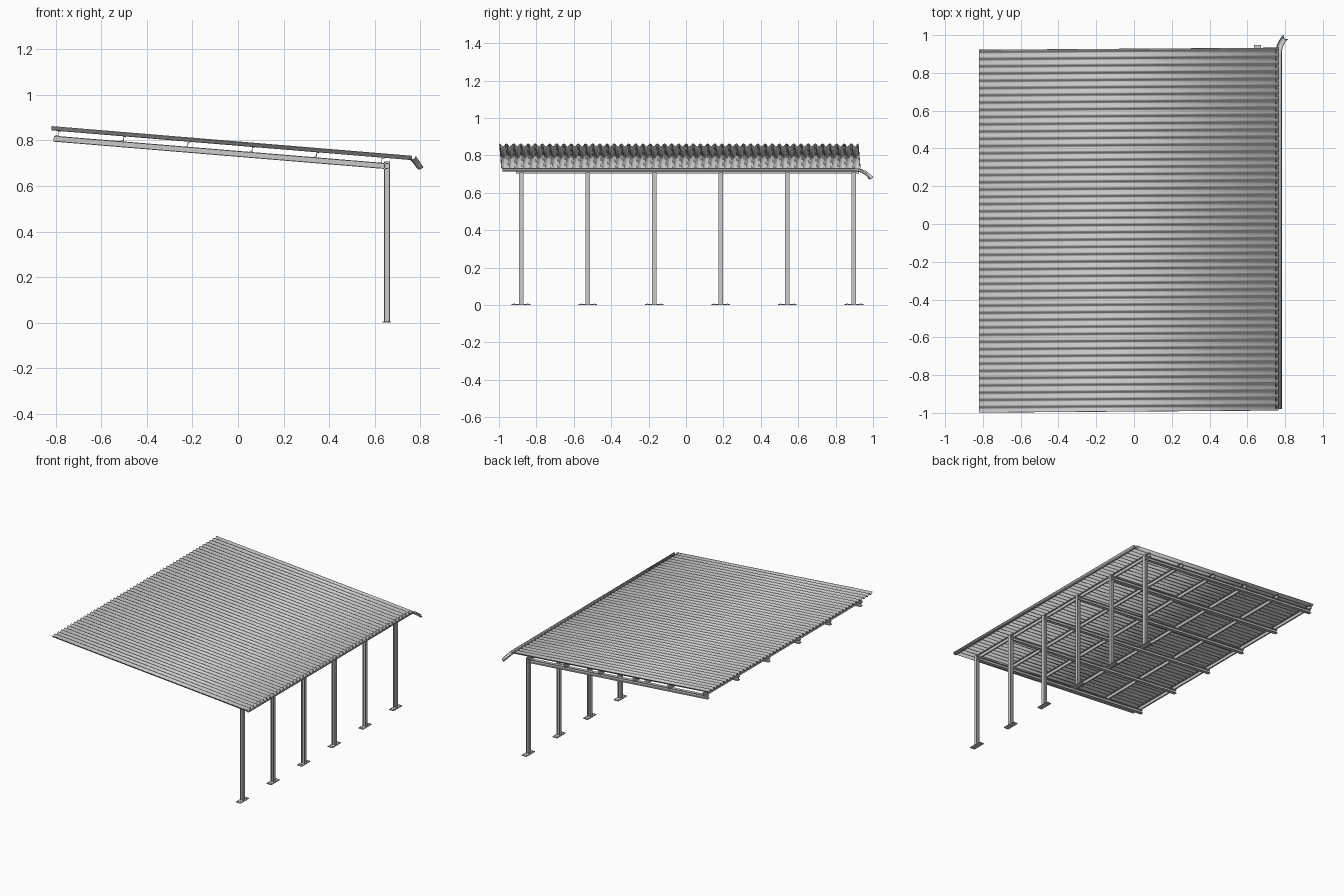
import bpy, bmesh, math
from mathutils import Vector

if "Cube" in bpy.data.objects:
    bpy.data.objects.remove(bpy.data.objects["Cube"])

SLOPE = -0.0825
POST_Y = [-0.882 + i * 0.356 for i in range(6)]
PURLIN_X = [-0.79, -0.503, -0.22, 0.062, 0.345, 0.632]


def new_object(name, bm):
    bmesh.ops.recalc_face_normals(bm, faces=bm.faces)
    mesh = bpy.data.meshes.new(name)
    bm.to_mesh(mesh)
    bm.free()
    ob = bpy.data.objects.new(name, mesh)
    bpy.context.collection.objects.link(ob)
    return ob


def extrude_profile(name, profile, start, end, up):
    """Extrude a closed 2D profile (side, up) from start to end."""
    start, end = Vector(start), Vector(end)
    t = (end - start).normalized()
    side = t.cross(Vector(up)).normalized()
    n = side.cross(t)
    bm = bmesh.new()
    rings = [[bm.verts.new(p + side * u + n * v) for u, v in profile] for p in (start, end)]
    count = len(profile)
    for i in range(count):
        j = (i + 1) % count
        bm.faces.new((rings[0][i], rings[0][j], rings[1][j], rings[1][i]))
    bm.faces.new(rings[0])
    bm.faces.new(rings[1])
    return new_object(name, bm)


def i_profile(w, h, tf, tw):
    a, b, c, d = w / 2, h / 2, h / 2 - tf, tw / 2
    return [(-a, -b), (a, -b), (a, -c), (d, -c), (d, c), (a, c),
            (a, b), (-a, b), (-a, c), (-d, c), (-d, -c), (-a, -c)]


def box(name, center, size):
    x, y, z = center
    sx, sy, sz = (s / 2 for s in size)
    prof = [(-sx, -sz), (sx, -sz), (sx, sz), (-sx, sz)]
    return extrude_profile(name, prof, (x, y - sy, z), (x, y + sy, z), (0, 0, 1))


def strip(name, rows, thickness):
    """Grid surface from rows of points, thickened and smoothed."""
    bm = bmesh.new()
    vs = [[bm.verts.new(p) for p in row] for row in rows]
    for r0, r1 in zip(vs, vs[1:]):
        for k in range(len(r0) - 1):
            bm.faces.new((r0[k], r0[k + 1], r1[k + 1], r1[k]))
    ob = new_object(name, bm)
    mod = ob.modifiers.new("thickness", 'SOLIDIFY')
    mod.thickness = thickness
    mod.offset = 0
    bpy.ops.object.select_all(action='DESELECT')
    ob.select_set(True)
    bpy.context.view_layer.objects.active = ob
    bpy.ops.object.shade_smooth_by_angle(angle=math.radians(50))
    return ob


def rafter_z(x):
    return 0.808 + SLOPE * (x + 0.81)


# Posts, base plates, bolts and rafters
post_section = i_profile(0.024, 0.026, 0.004, 0.004)
rafter_section = i_profile(0.024, 0.026, 0.004, 0.004)
for i, y in enumerate(POST_Y, 1):
    extrude_profile(f"post_{i}", post_section, (0.654, y, 0.004), (0.654, y, 0.708), (1, 0, 0))
    box(f"base_plate_{i}", (0.654, y, 0.0025), (0.038, 0.1, 0.005))
    for s in (-1, 1):
        for k in (-1, 1):
            box(f"bolt_{i}", (0.654 + k * 0.01, y + s * 0.036, 0.006), (0.006, 0.006, 0.005))
    extrude_profile(f"rafter_{i}", rafter_section, (-0.81, y, rafter_z(-0.81)),
                    (0.664, y, rafter_z(0.664)), (0, 0, 1))

# Purlins: Z sections resting on the rafters
w, h, t = 0.011, 0.011, 0.003
z_section = [(-w, -h), (t / 2, -h), (t / 2, h - t), (w, h - t), (w, h),
             (-t / 2, h), (-t / 2, -h + t), (-w, -h + t)]
for i, x in enumerate(PURLIN_X, 1):
    z = rafter_z(x) + 0.024
    extrude_profile(f"purlin_{i}", z_section, (x, -0.91, z), (x, 0.925, z), (-SLOPE, 0, 1))

# Corrugated roof sheet, very slightly skewed
WAVES, SEG = 50, 8
rows = []
for x, y0 in ((-0.82, -0.998), (0.765, -0.987)):
    row = []
    for k in range(WAVES * SEG + 1):
        y = y0 + 1.92 * k / (WAVES * SEG)
        z = 0.854 + SLOPE * (x + 0.82) + 0.008 * math.cos(2 * math.pi * k / SEG)
        row.append((x, y, z))
    rows.append(row)
strip("roof_sheet", rows, 0.003)

# Half-round gutter with a curved spout at the back
path = [Vector(p) for p in ((0.766, -0.98, 0.731), (0.766, 0.90, 0.731))]
p0, p1, p2 = path[-1], Vector((0.766, 0.955, 0.731)), Vector((0.803, 0.990, 0.684))
for k in range(1, 9):
    f = k / 8
    path.append(p0 * (1 - f) ** 2 + p1 * 2 * f * (1 - f) + p2 * f * f)
rows = []
for i, p in enumerate(path):
    tan = (path[min(i + 1, len(path) - 1)] - path[max(i - 1, 0)]).normalized()
    side = tan.cross(Vector((0, 0, 1))).normalized()
    n = side.cross(tan)
    rows.append([p + side * 0.015 * math.cos(a) - n * 0.015 * math.sin(a)
                 for a in (math.pi * (j / 10) for j in range(11))])
strip("gutter", rows, 0.003)
